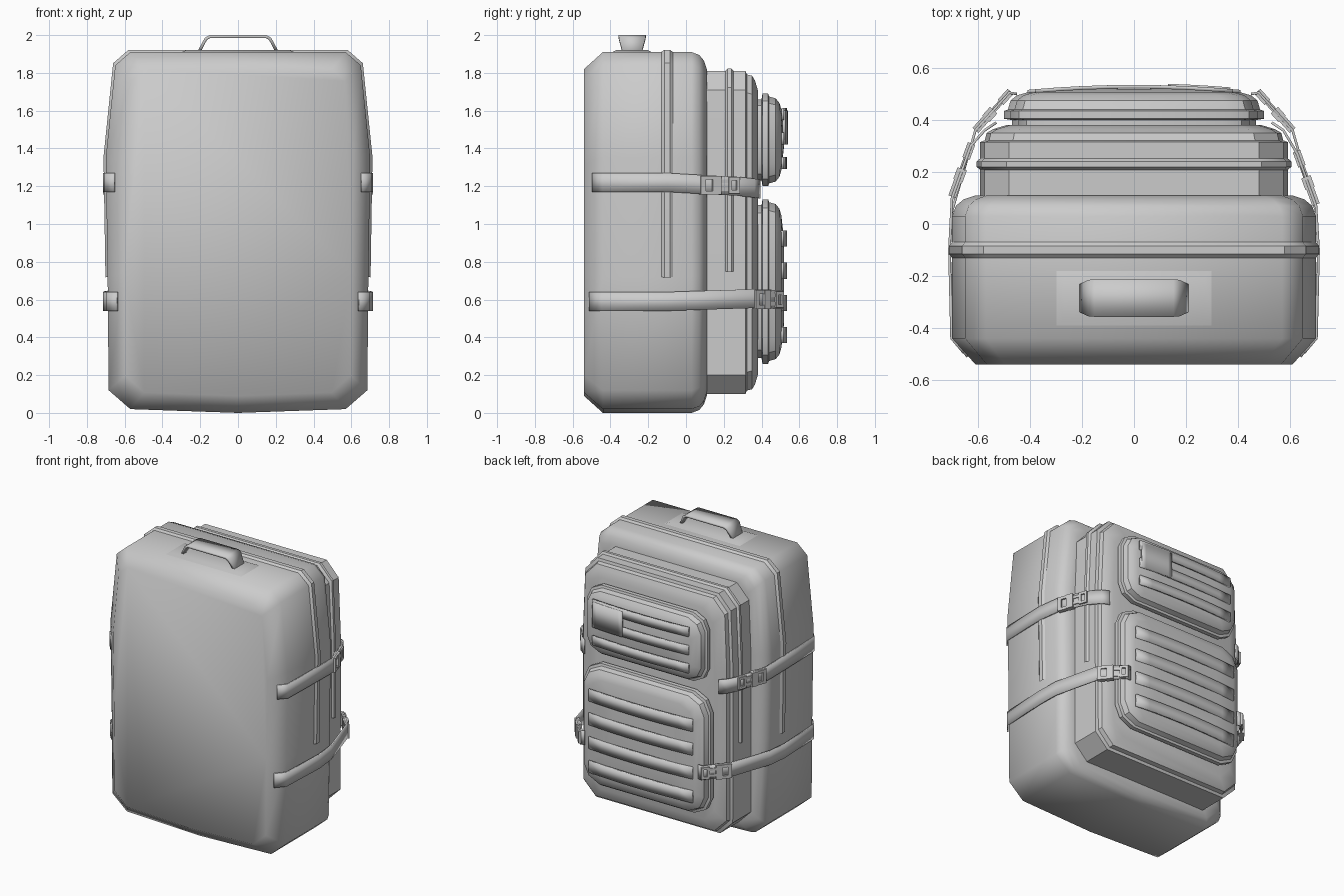
import bpy, bmesh, math
from mathutils import Vector, Matrix

if "Cube" in bpy.data.objects:
    bpy.data.objects.remove(bpy.data.objects["Cube"])


def finish(name, bm, angle=35):
    bmesh.ops.recalc_face_normals(bm, faces=bm.faces)
    me = bpy.data.meshes.new(name)
    bm.to_mesh(me)
    bm.free()
    ob = bpy.data.objects.new(name, me)
    bpy.context.collection.objects.link(ob)
    bpy.ops.object.select_all(action='DESELECT')
    ob.select_set(True)
    bpy.context.view_layer.objects.active = ob
    bpy.ops.object.shade_smooth_by_angle(angle=math.radians(angle))
    return ob


def loft(name, half, layers, start=0, angle=35):
    """Stack mirrored x-z outlines along y; layers are (y, inset). start > 0 makes an open band."""
    hw = max(x for x, z in half)
    z0, z1 = min(z for x, z in half), max(z for x, z in half)
    cz, hz = (z0 + z1) / 2, (z1 - z0) / 2
    path = half[start:]
    path = path + [(-x, z) for x, z in reversed(path) if x > 0]
    bm = bmesh.new()
    rings = [[bm.verts.new((x * (1 - d / hw), y, cz + (z - cz) * (1 - d / hz)))
              for x, z in path] for y, d in layers]
    n = len(path)
    for a, b in zip(rings, rings[1:]):
        for i in range(n if start == 0 else n - 1):
            j = (i + 1) % n
            bm.faces.new((a[i], a[j], b[j], b[i]))
    if start == 0:
        bm.faces.new(rings[0])
        bm.faces.new(rings[-1])
    return finish(name, bm, angle)


def ribbon(name, pairs, thick):
    """Thick strip through pairs of edge points."""
    bm = bmesh.new()
    rows = [[bm.verts.new(p) for p in pair] for pair in pairs]
    for a, b in zip(rows, rows[1:]):
        bm.faces.new((a[0], a[1], b[1], b[0]))
    ob = finish(name, bm)
    mod = ob.modifiers.new("thickness", 'SOLIDIFY')
    mod.thickness = thick
    mod.offset = 0
    return ob


def buckle(name, p, q, z):
    """Side-release clip lying along p -> q: two end bars, a body and two prongs."""
    p, q = Vector((*p, z)), Vector((*q, z))
    d = q - p
    rot = Matrix.Rotation(math.atan2(d.y, d.x), 4, 'Z')
    bm = bmesh.new()
    # (start, end, height offset, height, thickness)
    for a, b, dz, h, t in [(0, .12, 0, .10, .03), (.12, .30, .04, .02, .03),
                           (.12, .30, -.04, .02, .03), (.30, .52, 0, .10, .038),
                           (.52, .72, .022, .018, .02), (.52, .72, -.022, .018, .02),
                           (.72, .80, 0, .085, .03), (.80, .92, .034, .018, .03),
                           (.80, .92, -.034, .018, .03), (.92, 1, 0, .085, .03)]:
        c = p.lerp(q, (a + b) / 2) + Vector((0, 0, dz))
        size = Matrix.Diagonal((d.length * (b - a), t, h, 1))
        bmesh.ops.create_cube(bm, size=1, matrix=Matrix.Translation(c) @ rot @ size)
    return finish(name, bm)


# Main compartment with its zip ridge
main = [(0, 0), (.57, .02), (.685, .12), (.69, .72), (.70, 1.35), (.65, 1.84), (.57, 1.91)]
loft("main_compartment", main,
     [(-.54, .09), (-.44, 0), (.03, 0), (.07, .015), (.095, .045), (.11, .09)], angle=50)
loft("main_zip_ridge", main,
     [(-.135, .003), (-.115, -.012), (-.085, -.012), (-.065, .003)], start=3)

# Second compartment, with a stepped rim and its zip ridge
second = [(.49, .10), (.59, .20), (.592, .75), (.592, 1.30), (.575, 1.71), (.48, 1.81)]
loft("second_compartment", second,
     [(.06, 0), (.315, 0), (.322, .018), (.35, .025), (.365, .05), (.38, .10)])
loft("second_zip_ridge", second,
     [(.205, .003), (.22, -.013), (.24, -.013), (.255, .003)], start=2)


# Two outer pockets with piping and a slightly domed face
def pocket(name, w, z0, z1, c):
    half = [(w - c, z0), (w - c * .3, z0 + c * .35), (w, z0 + c),
            (w, z1 - c), (w - c * .3, z1 - c * .35), (w - c, z1)]
    loft(name, half, [(.35, .03), (.40, .03), (.405, 0), (.435, 0), (.44, .015),
                      (.475, .025), (.495, .05), (.505, .085), (.52, .22)])


pocket("upper_pocket", .475, 1.20, 1.69, .11)
pocket("lower_pocket", .50, .26, 1.13, .13)


# Horizontal webbing rows and patch following the domed face
def row(name, x0, x1, za, zb, lift=0, thick=.014):
    xs = [x0 + (x1 - x0) * i / 8 for i in range(9)]
    y = [.508 + lift + .02 * (1 - (x / .42) ** 2) for x in xs]
    ribbon(name, [((x, v, za), (x, v, zb)) for x, v in zip(xs, y)], thick)


for i in range(4):
    row(f"lower_webbing_{i + 1}", -.41, .41, .37 + i * .17, .455 + i * .17)
for i in range(3):
    row(f"upper_webbing_{i + 1}", -.38, .38, 1.29 + i * .13, 1.355 + i * .13)
row("pocket_patch", .13, .37, 1.42, 1.60, lift=.006)


# Compression straps and buckles on both sides
def strap(name, pts, s):
    ribbon(name, [((s * x, y, z - .05), (s * x, y, z + .05)) for x, y, z in pts], .01)


for side, s, dy in (("right", 1, 0), ("left", -1, .03)):
    strap(f"{side}_upper_strap",
          [(.655, -.495, 1.22), (.702, -.44, 1.22), (.71, -.10, 1.22), (.70, .07 + dy, 1.21),
           (.628, .27 + dy, 1.20), (.575, .36, 1.19), (.53, .39, 1.185)], s)
    buckle(f"{side}_upper_buckle", (s * .70, .075 + dy), (s * .625, .28 + dy), 1.205)
    strap(f"{side}_lower_strap",
          [(.64, -.51, .59), (.695, -.445, .59), (.71, -.10, .59), (.70, .05, .595),
           (.61, .36, .605), (.48, .505, .60), (.45, .50, .60)], s)
    buckle(f"{side}_lower_buckle", (s * .61, .36), (s * .475, .51), .60)

# Carry handle on a low base pad
arch = [(.21, 1.905, .05), (.17, 1.98, .07), (.15, 1.992, .072)]
arch = [(-x, z, w) for x, z, w in arch] + [(x, z, w) for x, z, w in reversed(arch)]
ribbon("carry_handle", [((x, -.285 - w, z), (x, -.285 + w, z)) for x, z, w in arch], .016)
bm = bmesh.new()
pad = [[bm.verts.new((sx * x, -.285 + sy * y, z)) for sx, sy in ((-1, -1), (1, -1), (1, 1), (-1, 1))]
       for x, y, z in ((.31, .115, 1.905), (.27, .08, 1.922))]
bm.faces.new(pad[0])
bm.faces.new(pad[1])
for i in range(4):
    j = (i + 1) % 4
    bm.faces.new((pad[0][i], pad[0][j], pad[1][j], pad[1][i]))
finish("handle_base", bm)
